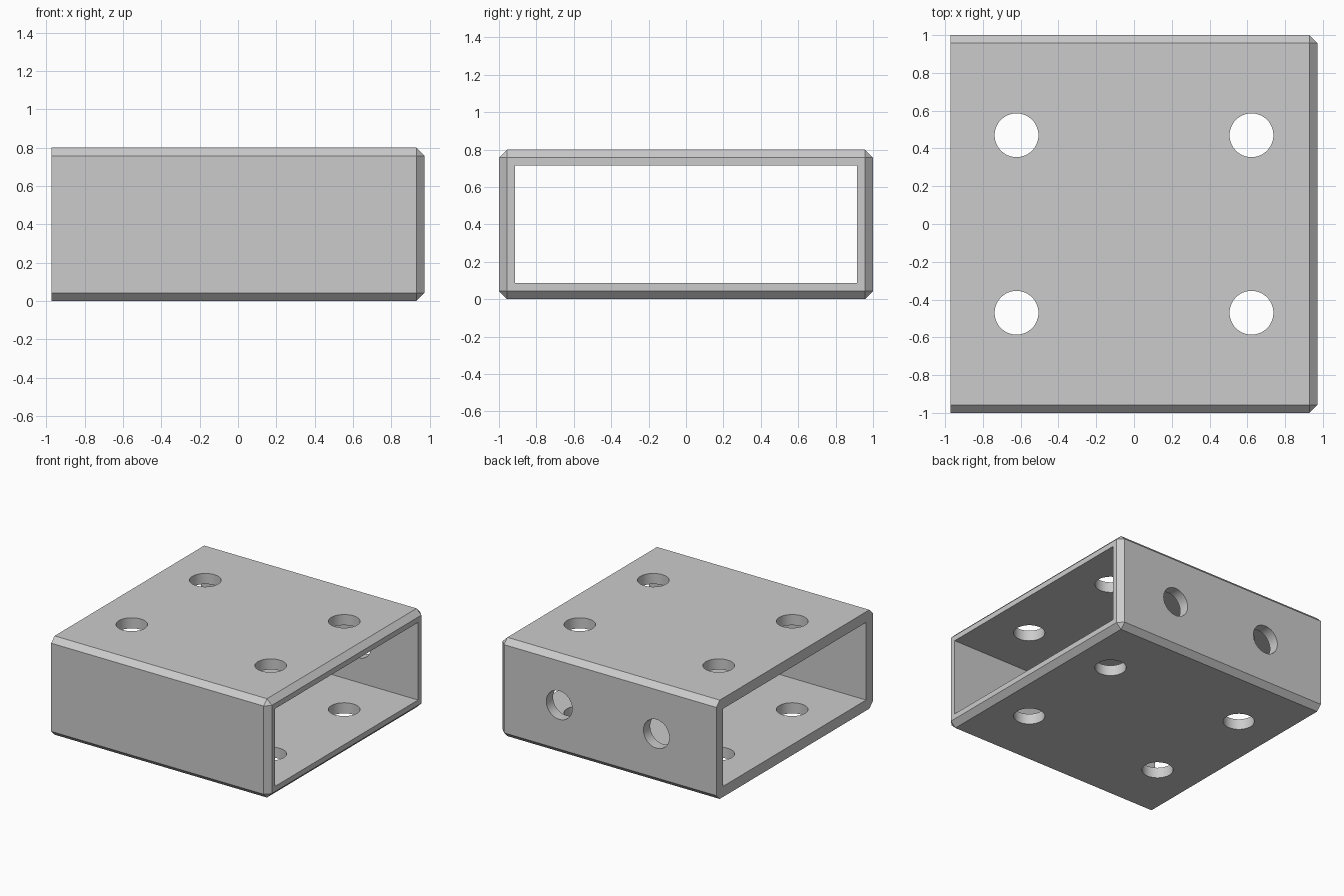
import bpy
import bmesh
from math import pi
from mathutils import Matrix

if "Cube" in bpy.data.objects:
    bpy.data.objects.remove(bpy.data.objects["Cube"])

LENGTH, WIDTH, HEIGHT = 1.945, 2.0, 0.8
WALL, CHAMFER, HOLE_RADIUS = 0.086, 0.043, 0.116

grey = bpy.data.materials.new("plain grey")
grey.use_nodes = True
colour = (0.6, 0.6, 0.6, 1)
grey.diffuse_color = colour
grey.node_tree.nodes["Principled BSDF"].inputs["Base Color"].default_value = colour


def make_object(name, bm):
    mesh = bpy.data.meshes.new(name)
    bm.to_mesh(mesh)
    bm.free()
    mesh.materials.append(grey)
    obj = bpy.data.objects.new(name, mesh)
    bpy.context.collection.objects.link(obj)
    return obj


def box(name, size, chamfer=0):
    bm = bmesh.new()
    bmesh.ops.create_cube(bm, size=1)
    bmesh.ops.scale(bm, vec=size, verts=bm.verts)
    if chamfer:
        # the left end keeps its square rim
        edges = [e for e in bm.edges if any(v.co.x > 0 for v in e.verts)]
        bmesh.ops.bevel(bm, geom=edges, offset=chamfer, segments=1,
                        affect='EDGES', clamp_overlap=True)
    bmesh.ops.translate(bm, vec=(0, 0, HEIGHT / 2), verts=bm.verts)
    return make_object(name, bm)


def drill(name, location, depth, axis_matrix):
    bm = bmesh.new()
    bmesh.ops.create_cone(bm, cap_ends=True, segments=48, radius1=HOLE_RADIUS,
                          radius2=HOLE_RADIUS, depth=depth,
                          matrix=Matrix.Translation(location) @ axis_matrix)
    return make_object(name, bm)


# Rectangular tube with chamfered outside edges
tube = box("bracket_tube", (LENGTH, WIDTH, HEIGHT), CHAMFER)

# Open channel running from end to end
cutters = [box("channel_cutter",
               (LENGTH * 2, WIDTH - 2 * WALL, HEIGHT - 2 * WALL))]

# Four holes through both the top and bottom walls
for x in (-0.622, 0.622):
    for y in (-0.47, 0.47):
        cutters.append(drill("vertical_hole_cutter", (x, y, HEIGHT / 2),
                             HEIGHT * 2, Matrix.Identity(4)))

# Two holes through the back wall only
for x in (-0.435, 0.435):
    cutters.append(drill("back_hole_cutter", (x, WIDTH / 2, HEIGHT / 2),
                         WALL * 4, Matrix.Rotation(pi / 2, 4, 'X')))

bpy.ops.object.select_all(action='DESELECT')
tube.select_set(True)
bpy.context.view_layer.objects.active = tube
for cutter in cutters:
    cutter.hide_render = True
    cut = tube.modifiers.new(cutter.name, 'BOOLEAN')
    cut.operation = 'DIFFERENCE'
    cut.solver = 'EXACT'
    cut.object = cutter
    bpy.ops.object.modifier_apply(modifier=cut.name)
    bpy.data.objects.remove(cutter)

bpy.ops.object.shade_smooth_by_angle(angle=pi / 6)
